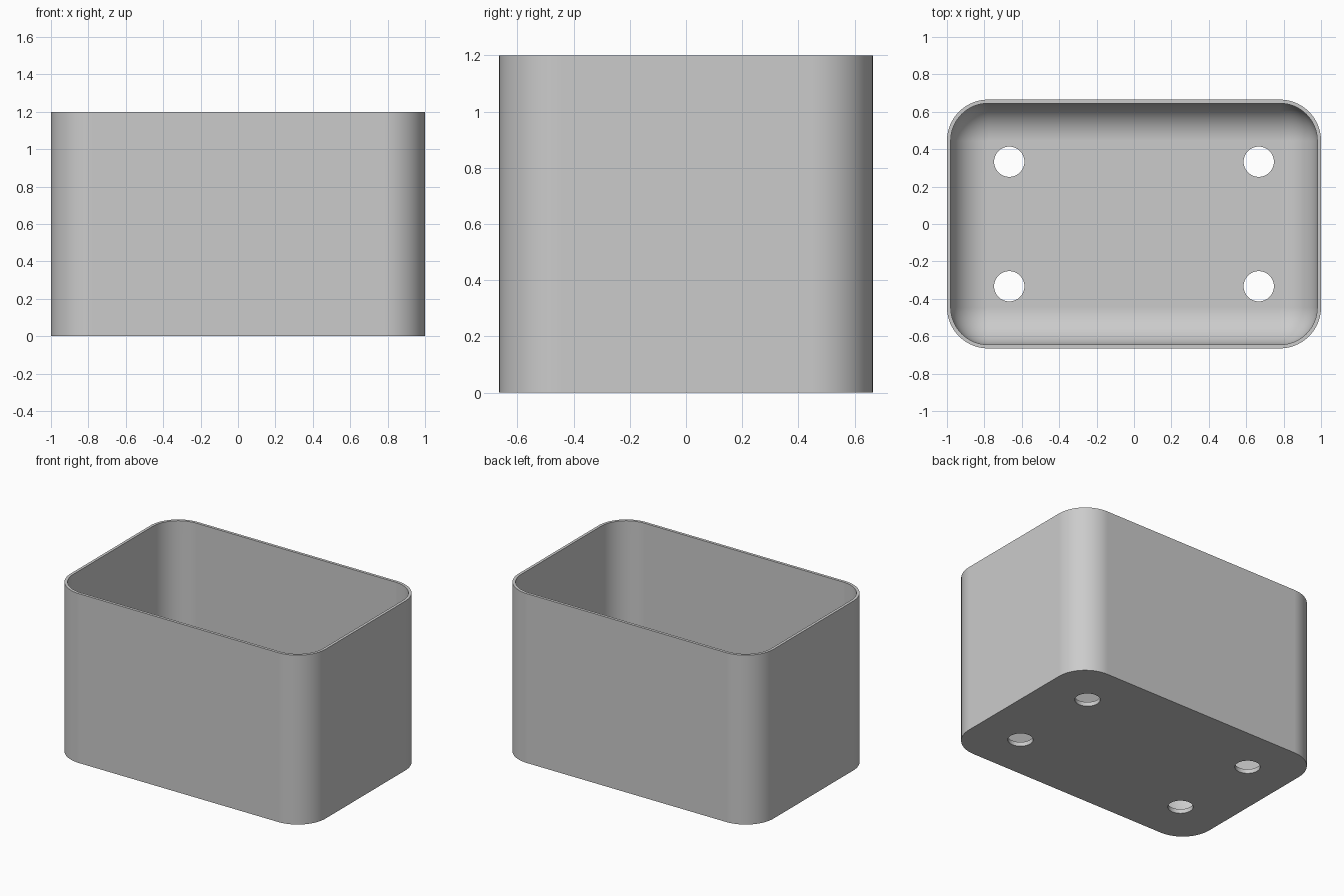
import bpy
import bmesh
from math import cos, sin, pi

cube = bpy.data.objects.get("Cube")
if cube:
    bpy.data.objects.remove(cube, do_unlink=True)

HALF_X, HALF_Y, HEIGHT = 1.0, 0.665, 1.2
CORNER, WALL, FLOOR = 0.22, 0.02, 0.03
CORNER_STEPS, FILLET_STEPS = 24, 16

# Material
grey = bpy.data.materials.new("light grey")
grey.use_nodes = True
colour = (0.6, 0.6, 0.6, 1)
grey.diffuse_color = colour
grey.node_tree.nodes["Principled BSDF"].inputs["Base Color"].default_value = colour


def ring(bm, inset, z):
    """Rounded rectangle, shrunk by inset, at height z."""
    radius = CORNER - inset
    cx, cy = HALF_X - CORNER, HALF_Y - CORNER
    verts = []
    for quarter, (sx, sy) in enumerate([(1, 1), (-1, 1), (-1, -1), (1, -1)]):
        for i in range(CORNER_STEPS + 1):
            a = (quarter + i / CORNER_STEPS) * pi / 2
            verts.append(bm.verts.new((sx * cx + radius * cos(a), sy * cy + radius * sin(a), z)))
    return verts


# Tray shell: outer wall, rim, inner wall, fillet down to the floor
fillet = CORNER - WALL
profile = [(0, 0), (0, HEIGHT), (WALL, HEIGHT)]
for i in range(FILLET_STEPS + 1):
    a = i / FILLET_STEPS * pi / 2
    profile.append((WALL + fillet * (1 - cos(a)), FLOOR + fillet * (1 - sin(a))))

bm = bmesh.new()
rings = [ring(bm, inset, z) for inset, z in profile]
for low, high in zip(rings, rings[1:]):
    for i in range(len(low)):
        j = (i + 1) % len(low)
        bm.faces.new((low[i], low[j], high[j], high[i]))
bm.faces.new(rings[0][::-1])
bm.faces.new(rings[-1])
bmesh.ops.remove_doubles(bm, verts=bm.verts, dist=0.0001)
bmesh.ops.recalc_face_normals(bm, faces=bm.faces)
mesh = bpy.data.meshes.new("open_box")
bm.to_mesh(mesh)
bm.free()
mesh.materials.append(grey)
box = bpy.data.objects.new("open_box", mesh)
bpy.context.collection.objects.link(box)

# Four drain holes through the floor
cutters = []
for x in (-0.667, 0.667):
    for y in (-0.333, 0.333):
        bpy.ops.mesh.primitive_cylinder_add(vertices=48, radius=0.081, depth=0.2, location=(x, y, 0))
        cutter = bpy.context.object
        cutter.name = "hole_cutter"
        cutter.hide_render = True
        cutter.data.materials.append(grey)
        cutters.append(cutter)
        hole = box.modifiers.new("drain_hole", "BOOLEAN")
        hole.operation = "DIFFERENCE"
        hole.solver = "EXACT"
        hole.object = cutter

bpy.ops.object.select_all(action="DESELECT")
box.select_set(True)
bpy.context.view_layer.objects.active = box
for name in [m.name for m in box.modifiers]:
    bpy.ops.object.modifier_apply(modifier=name)
for cutter in cutters:
    bpy.data.objects.remove(cutter, do_unlink=True)

# Smooth curves, crisp edges
bpy.ops.object.shade_smooth_by_angle(angle=pi / 6)
weighted = box.modifiers.new("even_shading", "WEIGHTED_NORMAL")
weighted.keep_sharp = True
